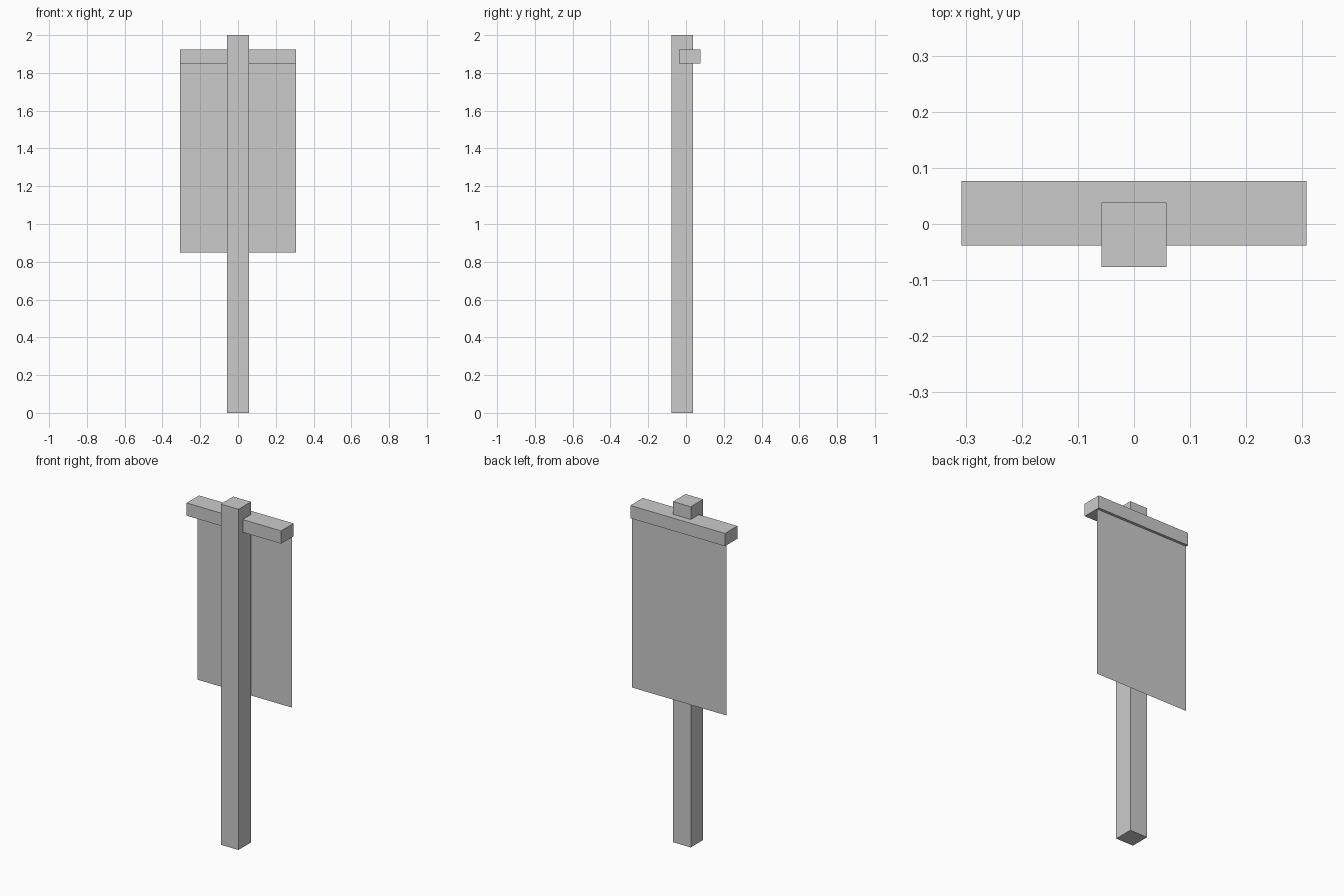
import bpy
import bmesh
from mathutils import Matrix, Vector

default_cube = bpy.data.objects.get("Cube")
if default_cube:
    bpy.data.objects.remove(default_cube, do_unlink=True)

# Single plain grey material
grey = bpy.data.materials.new("plain_grey")
grey.use_nodes = True
colour = (0.6, 0.6, 0.6, 1.0)
grey.diffuse_color = colour
grey.node_tree.nodes["Principled BSDF"].inputs["Base Color"].default_value = colour


def finish(name, bm):
    mesh = bpy.data.meshes.new(name)
    bm.to_mesh(mesh)
    bm.free()
    mesh.materials.append(grey)
    obj = bpy.data.objects.new(name, mesh)
    bpy.context.collection.objects.link(obj)
    return obj


def box(name, low, high):
    low, high = Vector(low), Vector(high)
    bm = bmesh.new()
    place = Matrix.Translation((low + high) / 2) @ Matrix.Diagonal((*(high - low), 1))
    bmesh.ops.create_cube(bm, size=1, matrix=place)
    return finish(name, bm)


def sheet(name, half_width, y, bottom, top):
    bm = bmesh.new()
    corners = [(half_width, bottom), (-half_width, bottom), (-half_width, top), (half_width, top)]
    bm.faces.new([bm.verts.new((x, y, z)) for x, z in corners])
    return finish(name, bm)


half_width = 0.307
bar_bottom = 1.85

# Upright post
box("post", (-0.0575, -0.077, 0), (0.0575, 0.038, 2))

# Crossbar set into the back of the post
box("crossbar", (-half_width, -0.038, bar_bottom), (half_width, 0.077, 1.925))

# Thin hanging cloth under the rear of the crossbar
sheet("banner_cloth", half_width, 0.061, 0.85, bar_bottom)
